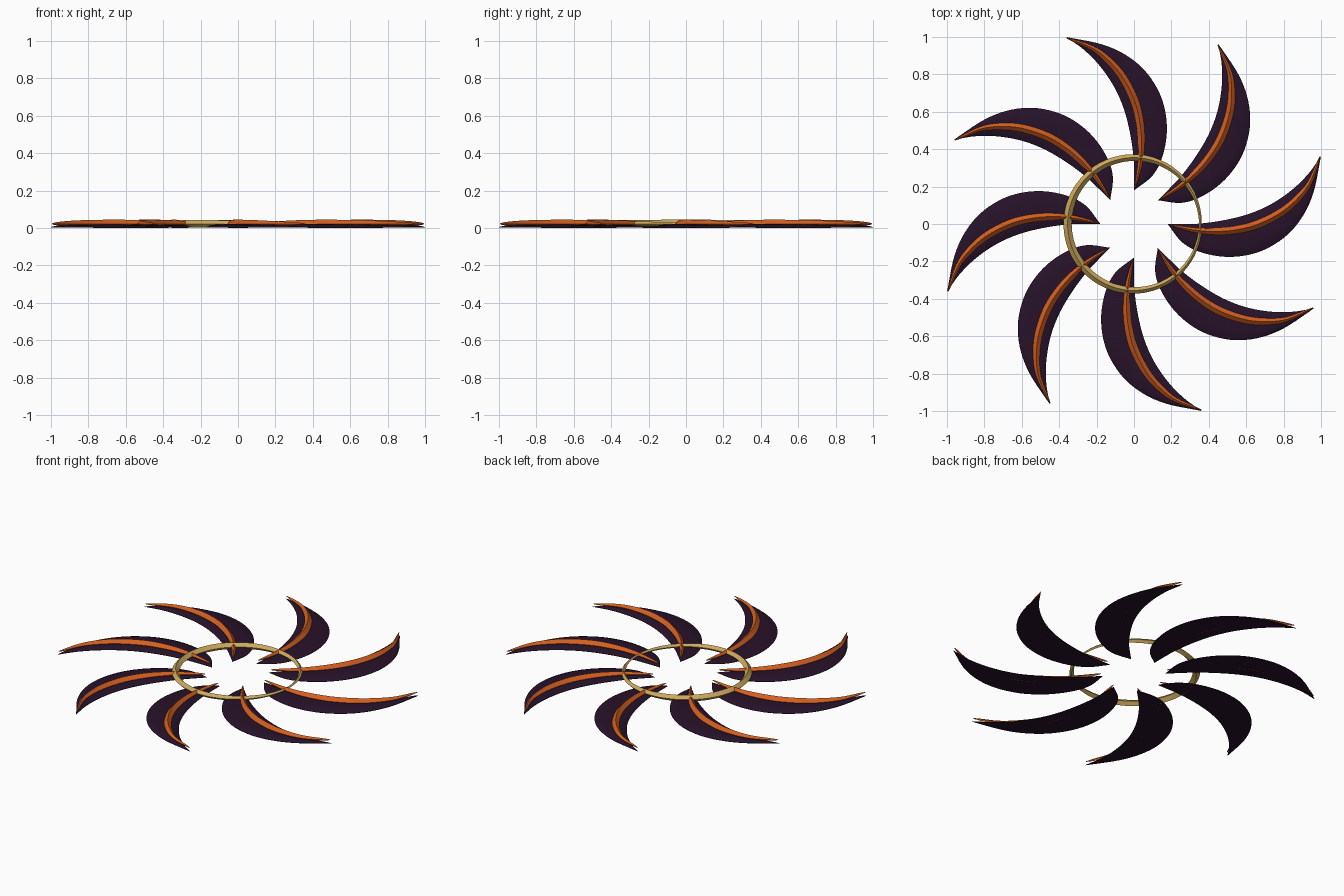
import bpy, math
from mathutils import Vector, Matrix

if "Cube" in bpy.data.objects:
    bpy.data.objects.remove(bpy.data.objects["Cube"])


def material(name, rgb):
    m = bpy.data.materials.new(name)
    m.diffuse_color = (*rgb, 1)
    m.use_nodes = True
    m.node_tree.nodes["Principled BSDF"].inputs["Base Color"].default_value = m.diffuse_color
    return m


DARK = material("dark plum", (0.02, 0.006, 0.022))
ORANGE = material("burnt orange", (0.66, 0.115, 0.014))
GOLD = material("antique gold", (0.62, 0.40, 0.11))


def spline(pts, n):
    """Catmull-Rom resampling of 2D points into n + 1 samples."""
    p = [Vector(q) for q in pts]
    p = [2 * p[0] - p[1]] + p + [2 * p[-1] - p[-2]]
    out, segs = [], len(pts) - 1
    for i in range(n + 1):
        s = i / n * segs
        k = min(int(s), segs - 1)
        t = s - k
        a, b, c, d = p[k:k + 4]
        out.append(0.5 * (2 * b + (c - a) * t + (2 * a - 5 * b + 4 * c - d) * t * t
                          + (3 * b - a - 3 * c + d) * t ** 3))
    return out


def make(name, verts, faces, mat):
    me = bpy.data.meshes.new(name)
    me.from_pydata(verts, [], faces)
    me.materials.append(mat)
    me.validate()
    return me


def place(name, me, angle=0):
    ob = bpy.data.objects.new(name, me)
    ob.matrix_world = Matrix.Rotation(angle, 4, 'Z')
    bpy.context.collection.objects.link(ob)


def sweep(path, radii, z, closed):
    """Diamond section swept along a flat path with varying radius."""
    n, verts, faces = len(path), [], []
    for i, (p, r) in enumerate(zip(path, radii)):
        a = path[(i - 1) % n] if closed or i else p
        b = path[(i + 1) % n] if closed or i < n - 1 else p
        d = (b - a).normalized()
        s = Vector((-d.y, d.x))
        for k in range(4):
            w, h = math.cos(k * math.pi / 2) * r, math.sin(k * math.pi / 2) * r
            verts.append((p.x + s.x * w, p.y + s.y * w, z + h))
    for i in range(n if closed else n - 1):
        j = (i + 1) % n
        for k in range(4):
            m = (k + 1) % 4
            faces.append((i * 4 + k, j * 4 + k, j * 4 + m, i * 4 + m)[::-1])
    if not closed:
        faces += [(0, 1, 2, 3), tuple(4 * n - 1 - k for k in range(4))]
    return verts, faces


# blade: crescent outline, flat underside, low domed top
N, M = 40, 8
outer = spline([(.18, 0), (.26, -.10), (.37, -.155), (.516, -.176), (.666, -.15),
                (.80, -.075), (.896, .032), (.96, .17), (1.0, .364)], N)
inner = spline([(.18, 0), (.27, 0), (.36, .003), (.49, .022), (.62, .056),
                (.74, .11), (.85, .187), (.935, .272), (1.0, .364)], N)
verts, faces = [], []
for i in range(N + 1):
    for side in (1, 0):
        for j in range(M + 1):
            q = outer[i].lerp(inner[i], j / M)
            dome = max(0, math.sin(math.pi * j / M) * math.sin(math.pi * i / N)) ** 0.5
            verts.append((q.x, q.y, 0.001 + side * (0.002 + 0.017 * dome)))
W = 2 * (M + 1)
ring_ids = list(range(M + 1)) + list(range(W - 1, M, -1))
for i in range(N):
    for a, b in zip(ring_ids, ring_ids[1:] + ring_ids[:1]):
        faces.append((i * W + a, (i + 1) * W + a, (i + 1) * W + b, i * W + b))
blade = make("blade", verts, faces, DARK)
for p in blade.polygons:
    p.use_smooth = abs(p.normal.z) > 0.5 and p.normal.z < 0.9999

# rib: tapered diamond spine
path = spline([(.19, -.005), (.32, -.032), (.44, -.04), (.55, -.03), (.66, -.002),
               (.78, .058), (.87, .132), (.94, .222), (.994, .36)], N)
radii = [0.0025 + 0.0195 * math.sin(math.pi * i / N) ** 0.7 if 0 < i < N else 0.002
         for i in range(N + 1)]
rib = make("rib", *sweep(path, radii, 0.022, False), ORANGE)

for k in range(8):
    place(f"blade_{k + 1}", blade, k * math.pi / 4)
    place(f"rib_{k + 1}", rib, k * math.pi / 4)

# hub ring: thickest at -x, thinnest at +x
R = 96
angles = [2 * math.pi * i / R for i in range(R)]
circle = [Vector((.355 * math.cos(a), .355 * math.sin(a))) for a in angles]
place("hub_ring", make("hub_ring", *sweep(
    circle, [0.007 + 0.015 * math.sin(a / 2) for a in angles], 0.022, True), GOLD))
